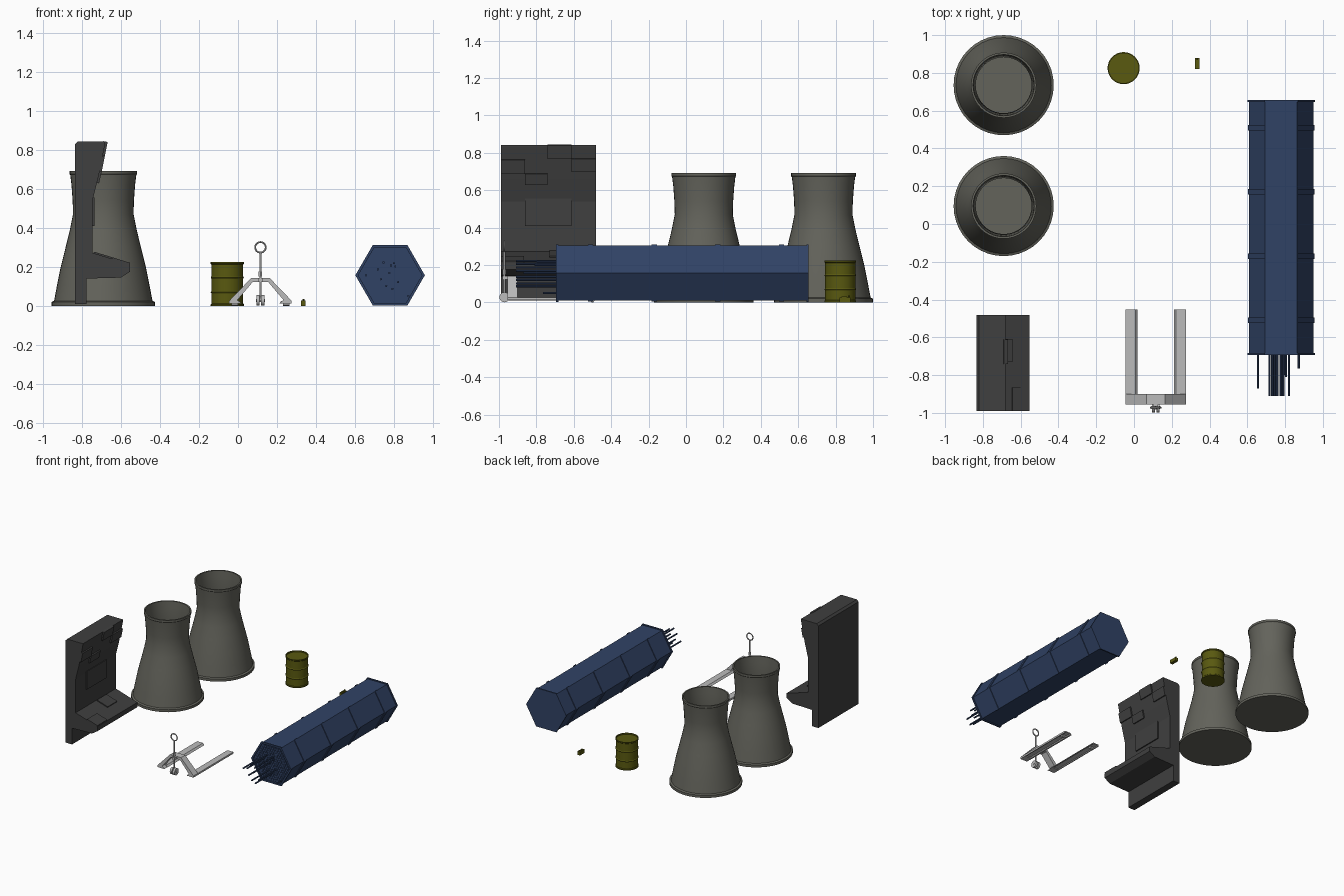
import bpy, bmesh, math
from mathutils import Matrix, Vector

if "Cube" in bpy.data.objects:
    bpy.data.objects.remove(bpy.data.objects["Cube"])


def material(name, rgb):
    m = bpy.data.materials.new(name)
    m.diffuse_color = (*rgb, 1)
    m.use_nodes = True
    m.node_tree.nodes["Principled BSDF"].inputs["Base Color"].default_value = m.diffuse_color
    return m


CONCRETE = material("concrete", (0.125, 0.125, 0.105))
DARK = material("dark_wall", (0.05, 0.05, 0.05))
OLIVE = material("olive", (0.10, 0.10, 0.005))
NAVY = material("navy", (0.03, 0.055, 0.13))
STEEL = material("steel", (0.5, 0.5, 0.5))


def finish(bm, name, mat=None, smooth=False):
    bmesh.ops.recalc_face_normals(bm, faces=bm.faces)
    me = bpy.data.meshes.new(name)
    bm.to_mesh(me)
    bm.free()
    ob = bpy.data.objects.new(name, me)
    bpy.context.collection.objects.link(ob)
    if mat:
        me.materials.append(mat)
    if smooth:
        bpy.ops.object.select_all(action='DESELECT')
        ob.select_set(True)
        bpy.context.view_layer.objects.active = ob
        bpy.ops.object.shade_smooth_by_angle(angle=math.radians(30))
    return ob


def prism(name, pts, y0, y1, mat=None):
    """Extrude an (x, z) outline along y."""
    bm = bmesh.new()
    f = bm.faces.new([bm.verts.new((x, y0, z)) for x, z in pts])
    ext = bmesh.ops.extrude_face_region(bm, geom=[f])['geom']
    bmesh.ops.translate(bm, vec=(0, y1 - y0, 0),
                        verts=[g for g in ext if isinstance(g, bmesh.types.BMVert)])
    # extruding keeps the start face only if it is rebuilt
    if not any(all(abs(v.co.y - y0) < 1e-6 for v in g.verts) for g in bm.faces):
        bmesh.ops.holes_fill(bm, edges=bm.edges, sides=0)
    return finish(bm, name, mat)


def box(name, x0, x1, y0, y1, z0, z1, mat=None):
    return prism(name, [(x0, z0), (x1, z0), (x1, z1), (x0, z1)], y0, y1, mat)


def lathe(name, prof, segs, loc, mat=None, rot=Matrix(), smooth=True):
    """Revolve an (r, z) profile that starts and ends on the axis."""
    bm = bmesh.new()
    vs = [bm.verts.new((r, 0, z)) for r, z in prof]
    es = [bm.edges.new(p) for p in zip(vs, vs[1:])]
    bmesh.ops.spin(bm, geom=vs + es, cent=(0, 0, 0), axis=(0, 0, 1),
                   angle=math.tau, steps=segs, use_duplicate=False)
    bmesh.ops.remove_doubles(bm, verts=bm.verts, dist=1e-5)
    bm.transform(Matrix.Translation(loc) @ rot)
    return finish(bm, name, mat, smooth)


def rod(name, a, b, r, segs=12, mat=None):
    a, b = Vector(a), Vector(b)
    d = b - a
    rot = d.to_track_quat('Z', 'Y').to_matrix().to_4x4()
    L = d.length
    return lathe(name, [(0, 0), (r, 0), (r, L), (0, L)], segs, a, mat, rot, segs > 8)


def slab(name, p, q, y0, y1, t, mat):
    """Raised panel lying on the line p-q of the wall profile."""
    p, q = Vector(p), Vector(q)
    d = (q - p).normalized()
    n = Vector((d.y, -d.x)) * t
    prism(name, [p - n, q - n, q + n, p + n], y0, y1, mat)


# Cooling towers: hollow waisted shells with a foot ring
tower = [(0, 0), (.265, 0), (.265, .02), (.252, .026), (.238, .1), (.218, .2),
         (.193, .3), (.171, .39), (.155, .47), (.157, .54), (.163, .62), (.169, .67),
         (.173, .675), (.173, .692), (.162, .692), (.158, .64), (.148, .47),
         (.186, .3), (.231, .1), (.24, .03), (0, .03)]
for i, y in enumerate((.735, .095)):
    lathe(f"cooling_tower_{i + 1}", tower, 40, (-.69, y, 0), CONCRETE)

# Barrel with rims, two ribs and recessed lid
barrel = [(0, 0), (.085, 0), (.085, .008), (.081, .012)]
for z in (.07, .145):
    barrel += [(.081, z - .006), (.085, z), (.081, z + .006)]
barrel += [(.081, .212), (.085, .216), (.085, .224), (.079, .224), (.079, .214), (0, .214)]
lathe("barrel", barrel, 32, (-.055, .825, 0), OLIVE)

# Small fuel can
box("can_body", .323, .347, .82, .88, 0, .027, OLIVE)
box("can_handle", .331, .339, .832, .862, .027, .033, OLIVE)
rod("can_spout", (.335, .872, .025), (.335, .872, .036), .005, 8, OLIVE)

# Wall segment with overhang and sloping ledge
Y0, Y1 = -.99, -.482
wall = [(-.835, .01), (-.777, .01), (-.777, .14), (-.60, .145), (-.553, .175),
        (-.553, .213), (-.745, .272), (-.745, .54), (-.715, .66), (-.68, .835),
        (-.68, .842), (-.82, .842), (-.835, .827)]
prism("wall", wall, Y0, Y1, DARK)


def wx(z):
    """x of the overhanging face at height z."""
    return -.715 + (z - .66) * .2 if z > .66 else -.745 + (z - .54) * .25


for i, (y0, y1, z0, z1) in enumerate([(-.74, -.612, .77, .842), (-.612, Y1, .70, .77),
                                      (Y0, -.86, .69, .765), (-.86, -.74, .63, .69)]):
    slab(f"wall_block_{i + 1}", (wx(z0), z0), (wx(z1), z1), y0, y1, .011, DARK)
slab("wall_panel", (-.745, .41), (-.745, .555), -.86, -.612, .009, DARK)
slab("ledge_block_1", (-.555, .213), (-.645, .241), Y0, -.865, .008, DARK)
slab("ledge_block_2", (-.645, .241), (-.74, .27), -.73, -.61, .008, DARK)

# Pallet jack: forks with end rollers, mirrored about CX
CX = .115
for side, s in (("left", -1), ("right", 1)):
    prism(f"fork_{side}", [(CX + s * a, z) for a, z in
                           ((.16, .012), (.16, .026), (.108, .026), (.096, .012),
                            (.108, .012), (.112, .019), (.152, .019), (.152, .012))],
          -.92, -.452, STEEL)
    rod(f"fork_roller_{side}", (CX + s * .115, -.50, .010), (CX + s * .149, -.50, .010),
        .010, 12, STEEL)
    rod(f"steer_wheel_{side}", (CX + s * .004, -.971, .028), (CX + s * .021, -.971, .028),
        .027, 20, STEEL)

# Arched crossbar joining the forks
half = [(.16, .012), (.16, .026), (.048, .142)]
inner = [(.040, .122), (.118, .030), (.098, .012)]
arch = ([(CX - a, z) for a, z in half] + [(CX + a, z) for a, z in half[::-1]]
        + [(CX + a, z) for a, z in inner[::-1]] + [(CX - a, z) for a, z in inner])
prism("crossbar", arch, -.955, -.90, STEEL)

# Handle post, collar and ring grip
box("post_bracket", CX - .012, CX + .012, -.982, -.93, .122, .142, STEEL)
rod("handle_post", (CX, -.972, .028), (CX, -.972, .274), .006, 12, STEEL)
rod("handle_collar", (CX, -.972, .15), (CX, -.972, .175), .009, 12, STEEL)
rod("wheel_axle", (CX - .023, -.971, .028), (CX + .023, -.971, .028), .008, 12, STEEL)
bpy.ops.mesh.primitive_torus_add(major_radius=.027, minor_radius=.0045, major_segments=28,
                                 minor_segments=8, location=(CX, -.972, .300),
                                 rotation=(math.pi / 2, 0, 0))
ring = bpy.context.object
ring.name = "handle_ring"
ring.data.materials.append(STEEL)
bpy.ops.object.shade_smooth_by_angle()

# Hexagonal casing: shallow recessed front, flange at each end
HX, HZ = .779, .157
casing = [(0, -.684), (.163, -.684), (.163, -.694), (.178, -.694), (.178, -.682), (.17, -.682),
          (.17, .645), (.178, .645), (.178, .656), (0, .656)]
lathe("casing", casing, 6, (HX, 0, HZ), NAVY, Matrix.Rotation(-math.pi / 2, 4, 'X')
      @ Matrix.Scale(-1, 4, (0, 0, 1)) @ Matrix.Scale(-1, 4, (0, 0, 1)), False)

# Straps over the slanted sides
R = .176
for side, s in (("left", -1), ("right", 1)):
    for i, y in enumerate((-.51, -.17, .17, .51)):
        h = R * math.sqrt(3) / 2
        prism(f"strap_{side}_{i + 1}",
              [(HX + s * R / 2, HZ + h), (HX + s * R, HZ), (HX + s * R / 2, HZ - h)],
              y - .014, y + .014, NAVY)

# Bundle of rod ends packed in the recess
N, P = 7, .0205
for q in range(-N, N + 1):
    for r in range(-N, N + 1):
        if abs(q + r) <= N:
            x, z = HX + P * (r + q / 2), HZ + P * .866 * q
            rod("rod_end", (x, -.68, z), (x, -.690, z), .0099, 8, NAVY)

# Rods pulled out of the front to different lengths
for dx, dz, y in ((-.123, .0, -.87), (-.062, .03, -.91), (-.047, -.02, -.91),
                  (-.034, .065, -.91), (-.02, -.055, -.91), (-.004, .012, -.91),
                  (.012, -.07, -.91), (.02, .062, -.80), (.026, .045, -.81),
                  (.041, -.035, -.91), (.005, .05, -.91), (.093, -.107, -.765)):
    rod("pulled_rod", (HX + dx, -.68, HZ + dz), (HX + dx, y, HZ + dz), .006, 8, NAVY)
